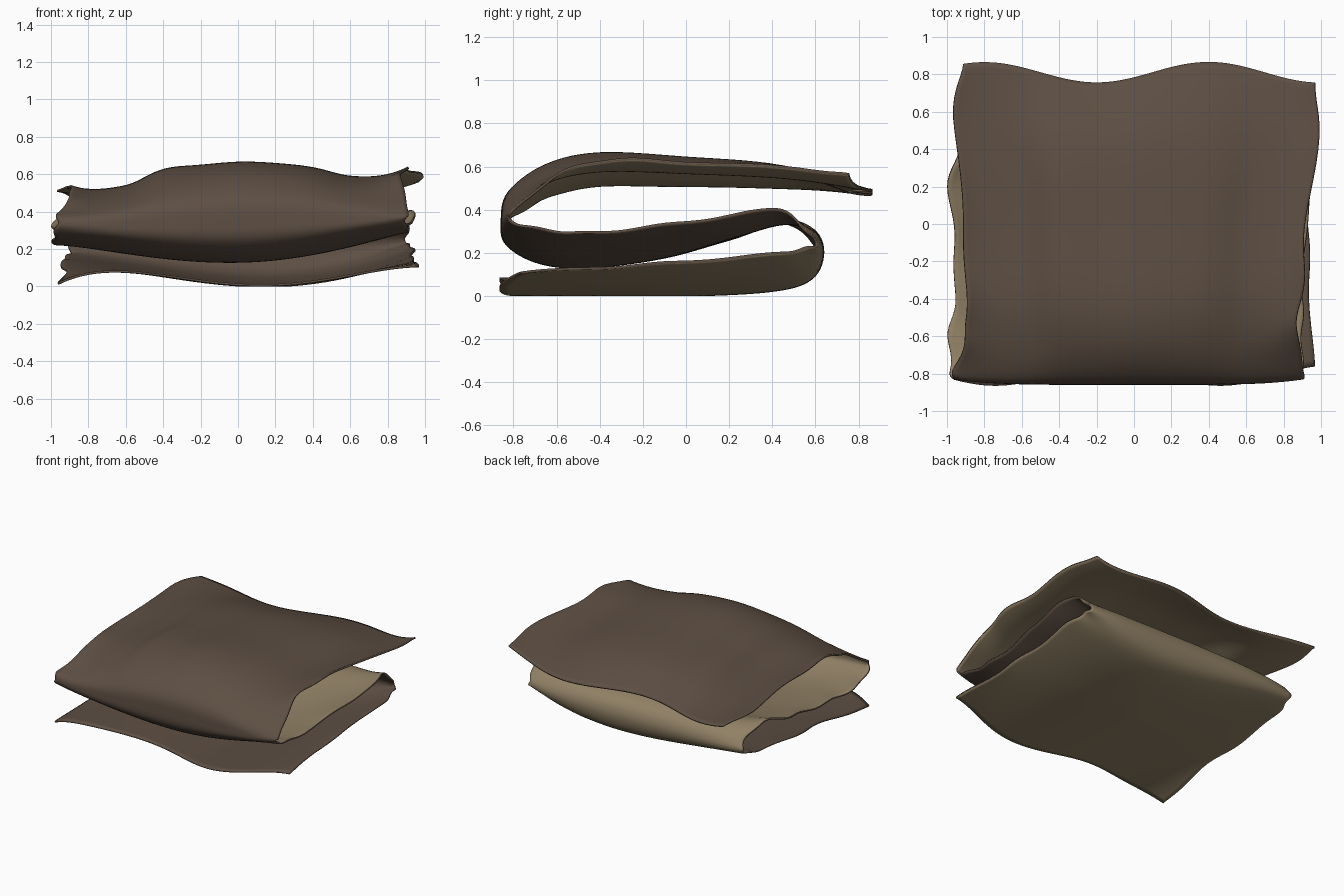
import bpy, math

if "Cube" in bpy.data.objects:
    bpy.data.objects.remove(bpy.data.objects["Cube"])

# Sheet folded in a Z: rows run top rear -> front fold -> middle -> back fold -> bottom front.
# Centre line as (y, z)
centre = [(.81, .49), (.45, .60), (0, .64), (-.4, .66), (-.65, .605), (-.82, .48), (-.853, .35),
          (-.83, .24), (-.68, .155), (-.45, .134), (-.1, .18), (.2, .265), (.45, .345), (.59, .305),
          (.635, .2), (.58, .085), (.4, .03), (0, .008), (-.4, .008), (-.81, .01)]
# Heights at about two thirds of the half width
left_z = [.47, .515, .53, .535, .49, .405, .33, .265, .205, .185, .21, .27, .34, .3, .21, .14, .11, .09, .08, .08]
right_z = [.495, .55, .575, .585, .54, .44, .355, .295, .235, .215, .235, .285, .34, .3, .21, .12, .08, .06, .06, .065]
# Free side edges as (x, y, z), pinched together at the folds
left_edge = [(-.92, .81, .495), (-.96, .55, .515), (-.91, 0, .53), (-.90, -.4, .53), (-.9, -.6, .48),
             (-.96, -.77, .39), (-.97, -.825, .34), (-.98, -.77, .28), (-.99, -.6, .24), (-.96, -.4, .23),
             (-.96, -.1, .26), (-.99, .2, .33), (-.94, .4, .36), (-.9, .55, .29), (-.9, .605, .21),
             (-.9, .55, .17), (-.93, .4, .15), (-.94, 0, .11), (-.92, -.4, .06), (-.97, -.81, .01)]
right_edge = [(.96, .81, .56), (.99, .55, .59), (.92, 0, .62), (.9, -.35, .63), (.87, -.58, .57),
              (.91, -.76, .43), (.9, -.825, .37), (.9, -.77, .33), (.9, -.6, .30), (.9, -.4, .295),
              (.91, -.1, .33), (.95, .2, .37), (.92, .42, .405), (.91, .55, .31), (.9, .605, .24),
              (.92, .55, .22), (.94, .4, .195), (.93, 0, .16), (.94, -.35, .135), (.96, -.81, .11)]

NODES = (-1, -.66, 0, .66, 1)
SUB, COLS = 7, 80


def spline(a, b, c, d, t):
    return .5 * (2*b + (c - a)*t + (2*a - 5*b + 4*c - d)*t*t + (3*b - a - 3*c + d)*t**3)


def across(values, u):
    total = 0
    for i, v in enumerate(values):
        for j, n in enumerate(NODES):
            if j != i:
                v *= (u - n) / (NODES[i] - n)
        total += v
    return total


def wave(x, peak):
    return .055 * math.cos(2 * math.pi * (x - peak) / 1.2)


# All the lengthwise guides packed into rows and sampled along the sheet
guides = [c + (l, r) + le + re for c, l, r, le, re in zip(centre, left_z, right_z, left_edge, right_edge)]
last = len(guides) - 1
verts = []
rows = last * SUB + 1
for k in range(rows):
    i = min(k // SUB, last - 1)
    t = k / SUB - i
    near = [guides[max(0, min(last, i + o))] for o in (-1, 0, 1, 2)]
    cy, cz, lz, rz, lx, ly, lez, rx, ry, rez = [spline(*g, t) for g in zip(*near)]
    s = k / SUB
    for j in range(COLS + 1):
        u = 2 * j / COLS - 1
        e = abs(u)
        ex, ey = (-lx, ly) if u < 0 else (rx, ry)
        # gently crumpled side edges
        x = u * ex + math.copysign(e**10, u) * .008 * math.sin(4.3*s + 2*u)
        y = cy + (ey - cy) * e**5
        z = across((lez, lz, cz, rz, rez), u) + .004 * e**10 * math.sin(5.1*s + u)
        # fuller crown of the top layer
        if e < .66:
            crown = .035 if u < 0 else .015
            z += crown * math.sin(math.pi * (e / .66)**1.7)**2 * min(1, s / 1.5) * max(0, min(1, (5.5 - s) / 3))
        # wavy rear and front hems
        y += wave(x, .4) * max(0, 1 - s/1.6) - wave(x, .46) * max(0, 1 - (last - s)/1.3)
        verts.append((x, y, max(z, .006)))

w = COLS + 1
faces = [(a, a + w, a + w + 1, a + 1) for k in range(rows - 1) for a in range(k*w, k*w + COLS)]
mesh = bpy.data.meshes.new("folded_blanket")
mesh.from_pydata(verts, [], faces)
blanket = bpy.data.objects.new("folded_blanket", mesh)
bpy.context.collection.objects.link(blanket)

# Brown face and tan lining
for name, col in (("dark brown cloth", (.11, .077, .056, 1)), ("tan lining", (.285, .22, .132, 1))):
    m = bpy.data.materials.new(name)
    m.diffuse_color = col
    m.use_nodes = True
    m.node_tree.nodes["Principled BSDF"].inputs["Base Color"].default_value = m.diffuse_color
    mesh.materials.append(m)
solid = blanket.modifiers.new("thickness", 'SOLIDIFY')
solid.thickness = .012
solid.offset = 0
solid.material_offset = 1

bpy.context.view_layer.objects.active = blanket
blanket.select_set(True)
bpy.ops.object.shade_smooth_by_angle(angle=math.radians(50))
